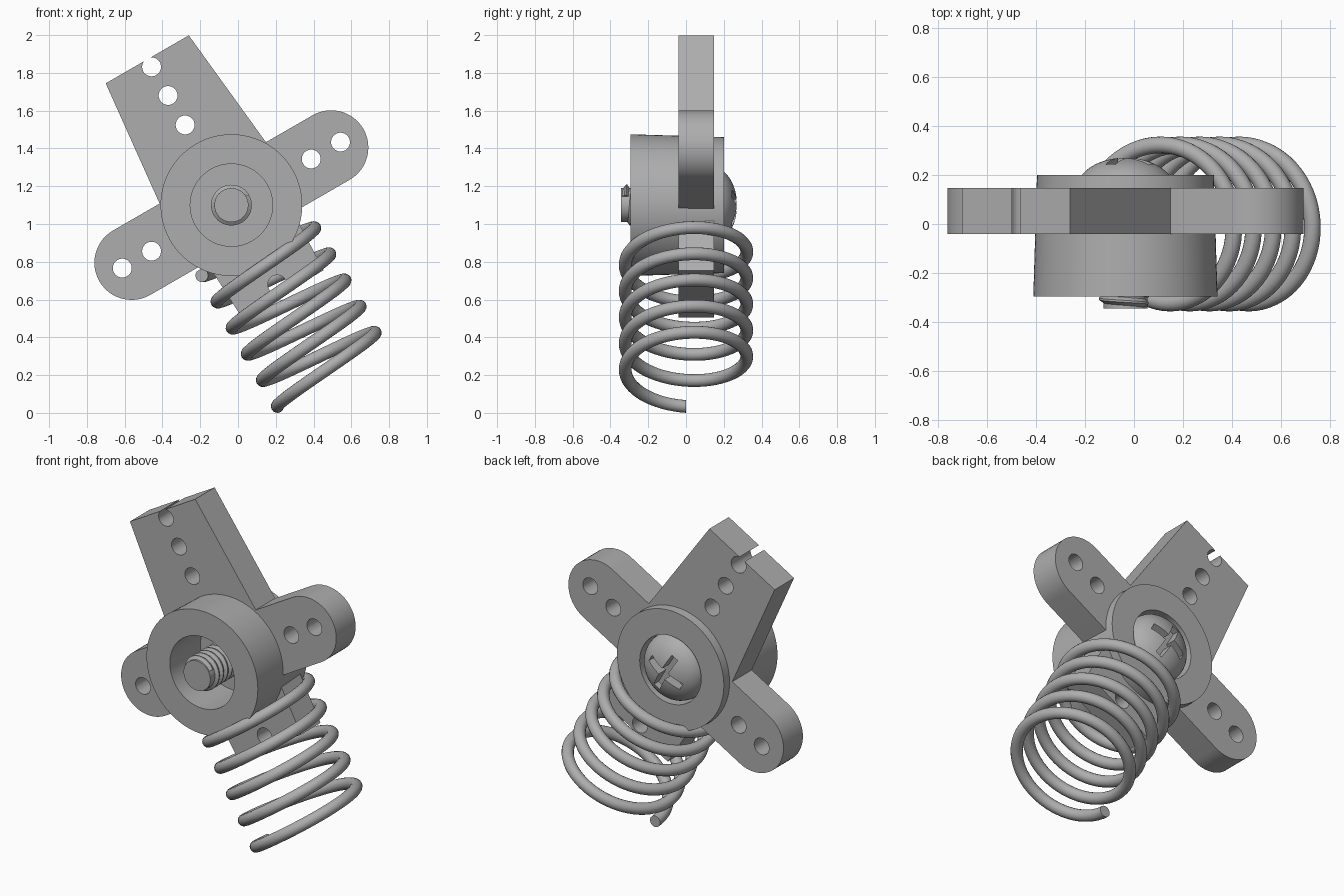
import bpy, bmesh
from math import sin, cos, pi, radians
from mathutils import Matrix

cube = bpy.data.objects.get("Cube")
if cube:
    bpy.data.objects.remove(cube, do_unlink=True)

# Everything is modelled upright around the hub axis (y), then tilted into place
PLACE = Matrix.Translation((-0.035, 0, 1.1)) @ Matrix.Rotation(radians(-30), 4, 'Y')

grey = bpy.data.materials.new("plain grey")
grey.use_nodes = True
colour = (0.42, 0.42, 0.42, 1)
grey.diffuse_color = colour
grey.node_tree.nodes["Principled BSDF"].inputs["Base Color"].default_value = colour


def finish(name, bm, smooth=True):
    bmesh.ops.remove_doubles(bm, verts=bm.verts, dist=1e-5)
    bmesh.ops.recalc_face_normals(bm, faces=bm.faces)
    mesh = bpy.data.meshes.new(name)
    bm.to_mesh(mesh)
    bm.free()
    ob = bpy.data.objects.new(name, mesh)
    bpy.context.collection.objects.link(ob)
    mesh.materials.append(grey)
    ob.matrix_world = PLACE
    if smooth:
        shade(ob)
    return ob


def select(ob):
    bpy.ops.object.select_all(action='DESELECT')
    ob.select_set(True)
    bpy.context.view_layer.objects.active = ob


def shade(ob):
    select(ob)
    bpy.ops.object.shade_smooth_by_angle(angle=radians(35))


def sweep(bm, rings, closed=False, caps=False):
    """Skin a list of equal-length point rings."""
    rows = [[bm.verts.new(p) for p in ring] for ring in rings]
    pairs = list(zip(rows, rows[1:]))
    if closed:
        pairs.append((rows[-1], rows[0]))
    for a, b in pairs:
        for i in range(len(a)):
            j = (i + 1) % len(a)
            bm.faces.new((a[i], a[j], b[j], b[i]))
    if caps:
        bm.faces.new(rows[0])
        bm.faces.new(rows[-1][::-1])


def circle_y(r, y, n=64, x=0, z=0):
    return [(x + r * cos(2 * pi * i / n), y, z + r * sin(2 * pi * i / n)) for i in range(n)]


def cut(ob, cutter):
    """Subtract a cutter and discard it."""
    select(ob)
    mod = ob.modifiers.new("cut", 'BOOLEAN')
    mod.operation = 'DIFFERENCE'
    mod.solver = 'EXACT'
    mod.object = cutter
    bpy.context.view_layer.update()
    bpy.ops.object.modifier_apply(modifier=mod.name)
    bpy.data.objects.remove(cutter, do_unlink=True)
    shade(ob)


# Four-armed plate: right half of the outline, mirrored
arc = [(0.61 + 0.197 * sin(a), -0.197 * cos(a)) for a in (pi * i / 24 for i in range(25))]
half = [(0.25, -0.543), (0.265, -0.197)] + arc + [(0.325, 0.197), (0.254, 0.891)]
outline = half + [(-x, z) for x, z in reversed(half)]
bm = bmesh.new()
sweep(bm, [[(x, y, z) for x, z in outline] for y in (-0.04, 0.147)], caps=True)
arm_plate = finish("arm_plate", bm)

# Screw holes along the arms, and the opening that receives the hub
bm = bmesh.new()
holes = [(s * x, 0) for s in (1, -1) for x in (0.488, 0.667)]
holes += [(0, z) for z in (0.49, 0.67, 0.845, -0.485)]
for x, z in holes:
    sweep(bm, [circle_y(0.05, y, 32, x, z) for y in (-0.3, 0.3)], caps=True)
sweep(bm, [circle_y(0.3, y) for y in (-0.3, 0.3)], caps=True)
cut(arm_plate, finish("hole_cutter", bm, False))

# Hub with a deep front bore and a shallow rear recess
profile = [(0.375, -0.295), (0.36, 0.2), (0.207, 0.2), (0.207, 0.11),
           (0.1, 0.11), (0.1, 0.0), (0.218, 0.0), (0.218, -0.295)]
bm = bmesh.new()
sweep(bm, [circle_y(r, y, 96) for r, y in profile], closed=True)
finish("hub", bm)

# Domed screw head with a cross recess
bm = bmesh.new()
dome = [(0.2 * cos(a), 0.14 + 0.13 * sin(a)) for a in (pi / 2 * i / 12 for i in range(12))]
sweep(bm, [circle_y(r, y) for r, y in [(0.2, 0.112)] + dome + [(0.004, 0.27)]], caps=True)
screw_head = finish("screw_head", bm)
for size in ((0.24, 0.2, 0.045), (0.045, 0.2, 0.24)):
    bm = bmesh.new()
    bmesh.ops.create_cube(bm, size=1)
    bmesh.ops.scale(bm, vec=size, verts=bm.verts)
    bmesh.ops.translate(bm, vec=(0, 0.3, 0), verts=bm.verts)
    cut(screw_head, finish("slot_cutter", bm, False))

# Threaded shank: a helical ridge around a core with a flat tip
bm = bmesh.new()
sweep(bm, [circle_y(0.09, y, 48) for y in (-0.345, 0.12)], caps=True)
finish("screw_core", bm)
bm = bmesh.new()
pitch, turns, steps = 0.042, 10, 40
rings = []
for k in range(turns * steps + 1):
    a = 2 * pi * k / steps
    y = -0.322 + pitch * k / steps
    section = [(0.085, -0.02), (0.108, -0.004), (0.108, 0.004), (0.085, 0.02)]
    rings.append([(r * cos(a), y + d, r * sin(a)) for r, d in section])
sweep(bm, rings, caps=True)
finish("screw_thread", bm)

# Coil spring around the lower arm
bm = bmesh.new()
turns, steps, radius, wire, pitch = 5, 64, 0.322, 0.034, 0.16
rings = []
for k in range(turns * steps + 1):
    a = pi + 2 * pi * k / steps
    z = -1.045 + pitch * k / steps
    ring = []
    for i in range(16):
        t = 2 * pi * i / 16
        r = radius + wire * cos(t)
        ring.append((r * cos(a), r * sin(a), z + wire * sin(t)))
    rings.append(ring)
sweep(bm, rings, caps=True)
finish("coil_spring", bm)
